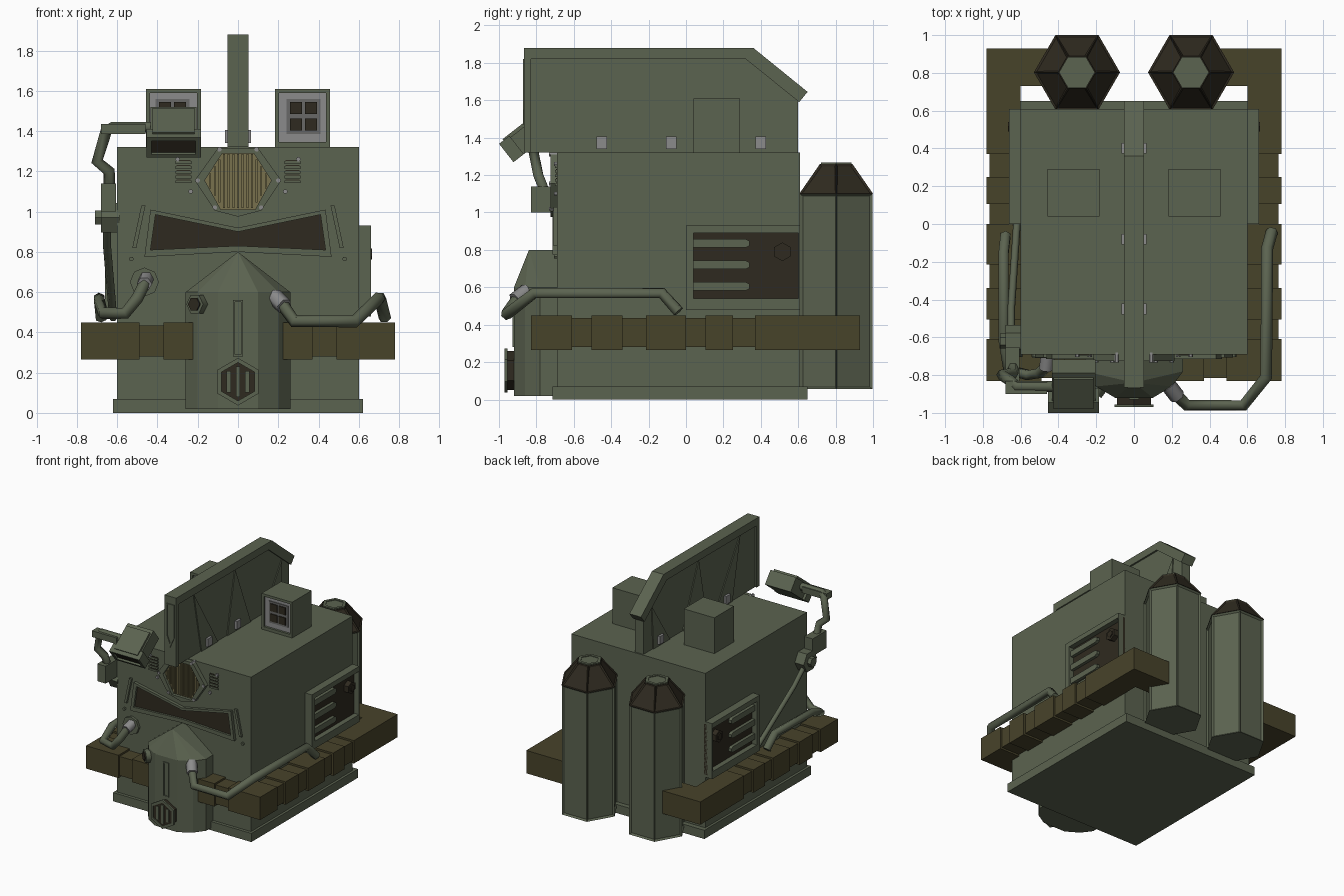
import bpy, bmesh, math
from mathutils import Matrix

cube = bpy.data.objects.get("Cube")
if cube:
    bpy.data.objects.remove(cube, do_unlink=True)


def material(name, r, g, b):
    m = bpy.data.materials.new(name)
    m.use_nodes = True
    m.diffuse_color = (r, g, b, 1)
    m.node_tree.nodes["Principled BSDF"].inputs["Base Color"].default_value = (r, g, b, 1)
    return m


GREEN = material("drab green", .105, .125, .08)
BROWN = material("leather brown", .064, .056, .023)
DARK = material("dark metal", .028, .023, .014)
GRAY = material("light gray", .26, .26, .26)
MID = material("mid gray", .14, .14, .135)
TAN = material("tan lens", .19, .165, .075)


def finish(name, bm, mat, mirror=False):
    bmesh.ops.recalc_face_normals(bm, faces=bm.faces)
    me = bpy.data.meshes.new(name)
    bm.to_mesh(me)
    bm.free()
    me.materials.append(mat)
    ob = bpy.data.objects.new(name, me)
    bpy.context.collection.objects.link(ob)
    if mirror:
        ob.modifiers.new("Mirror", 'MIRROR')
    return ob


# Maps a 2D outline at depth t into space, on the named plane
PLANES = {"xz": lambda u, v, t: (u, t, v), "yz": lambda u, v, t: (t, u, v), "xy": lambda u, v, t: (u, v, t)}


def prism(name, plane, pts, a, b, mat, mirror=False, panels=0):
    bm = bmesh.new()
    lo, hi = [[bm.verts.new(PLANES[plane](u, v, t)) for u, v in pts] for t in (a, b)]
    n = len(pts)
    bm.faces.new(lo)
    bm.faces.new(hi)
    sides = [bm.faces.new((lo[i], lo[(i + 1) % n], hi[(i + 1) % n], hi[i])) for i in range(n)]
    if panels:
        bmesh.ops.recalc_face_normals(bm, faces=bm.faces)
        bmesh.ops.inset_individual(bm, faces=sides, thickness=panels, depth=-.012)
    return finish(name, bm, mat, mirror)


def box(name, x0, x1, y0, y1, z0, z1, mat, mirror=False):
    return prism(name, "xy", [(x0, y0), (x1, y0), (x1, y1), (x0, y1)], z0, z1, mat, mirror)


def frame(name, plane, outer, inner, a, b, mat, mirror=False):
    """Closed ring between two outlines with the same number of points."""
    bm = bmesh.new()
    loops = [[bm.verts.new(PLANES[plane](u, v, t)) for u, v in p]
             for p, t in ((outer, a), (outer, b), (inner, b), (inner, a))]
    n = len(outer)
    for k in range(4):
        p, q = loops[k], loops[(k + 1) % 4]
        for i in range(n):
            j = (i + 1) % n
            bm.faces.new((p[i], p[j], q[j], q[i]))
    return finish(name, bm, mat, mirror)


def hull(name, pts, mat, mirror=False):
    bm = bmesh.new()
    for p in pts:
        bm.verts.new(p)
    bmesh.ops.convex_hull(bm, input=bm.verts)
    bmesh.ops.dissolve_limit(bm, angle_limit=.02, verts=bm.verts, edges=bm.edges)
    return finish(name, bm, mat, mirror)


def ngon(u, v, r, n=6, turn=0):
    return [(u + r * math.cos(turn + math.tau * i / n), v + r * math.sin(turn + math.tau * i / n)) for i in range(n)]


def rect(u0, u1, v0, v1):
    return [(u0, v0), (u1, v0), (u1, v1), (u0, v1)]


def both(half):
    return half + [(-u, v) for u, v in reversed(half) if u]


def tube(name, path, r, mat):
    cu = bpy.data.curves.new(name, 'CURVE')
    cu.dimensions = '3D'
    cu.bevel_depth, cu.bevel_resolution, cu.use_fill_caps = r, 1, True
    sp = cu.splines.new('POLY')
    sp.points.add(len(path) - 1)
    for p, co in zip(sp.points, path):
        p.co = (*co, 1)
    cu.materials.append(mat)
    ob = bpy.data.objects.new(name, cu)
    bpy.context.collection.objects.link(ob)


# Hull
box("body", -.6, .6, -.69, .61, .07, 1.32, GREEN)
box("base", -.62, .62, -.715, .65, 0, .07, GREEN)

# Snout
ring = both([(.26, -.68), (.26, -.78), (.2, -.86), (.1, -.92)])
hull("snout", [(x, y, z) for x, y in ring for z in (.02, .6)] + [(0, -.68, .8), (0, -.84, .8)], GREEN)
frame("snout_slot", "xz", rect(-.026, .026, .28, .56), rect(-.016, .016, .29, .55), -.928, -.915, GREEN)
UP = math.pi / 2
prism("snout_vent", "xz", ngon(0, .155, .105, 6, UP), -.962, -.91, DARK)
frame("snout_vent_rim", "xz", ngon(0, .155, .118, 6, UP), ngon(0, .155, .095, 6, UP), -.97, -.955, GREEN)
for x in (-.045, 0, .045):
    h = .075 - abs(x) * .5
    box("snout_vent_slat", x - .011, x + .011, -.97, -.96, .155 - h, .155 + h, GREEN)

# Visor
visor = both([(0, .90), (.41, .985), (.435, .81), (0, .83)])
rim = both([(0, .92), (.435, 1.01), (.465, .775), (0, .80)])
prism("visor_glass", "xz", visor, -.698, -.688, DARK)
frame("visor_rim", "xz", rim, visor, -.715, -.688, GREEN)
prism("cheek_strip", "xz", [(.46, 1.03), (.48, 1.03), (.525, .82), (.505, .82)], -.708, -.68, GREEN, True)
prism("cheek_rivet", "xz", ngon(.53, .765, .012), -.705, -.68, GREEN, True)

# Forehead lamp
outer = both([(.1, 1.315), (.215, 1.155), (.115, 1.005), (0, .975)])
inner = both([(.078, 1.29), (.165, 1.155), (.085, 1.01), (0, 1.01)])
frame("lamp_rim", "xz", outer, inner, -.725, -.68, GREEN)
prism("lamp_lens", "xz", inner, -.70, -.688, TAN)
for i in range(-6, 7):
    x = i * .023
    h = min(.135, (.163 - abs(x)) * 1.5)
    box("lamp_rib", x - .005, x + .005, -.712, -.695, 1.152 - h, 1.152 + h, TAN)
for u, v in ((.092, 1.31), (.2, 1.155), (.115, 1.02), (.3, 1.26), (.235, 1.10)):
    prism("face_bolt", "xz", ngon(u, v, .012), -.732 if u < .21 else -.705, -.68, GRAY, True)
for i in range(5):
    z = 1.148 + i * .024
    box("face_vent", .23, .31, -.70, -.68, z - .007, z + .007, GREEN, True)
    box("face_vent_gap", .235, .305, -.694, -.685, z + .007, z + .012, DARK, True)

# Crest
prism("crest_plate", "yz", [(-.86, 1.32), (-.86, 1.83), (.33, 1.83), (.6, 1.62), (.6, 1.32)], -.038, .038, GREEN)
prism("crest_cap", "yz", [(-.865, 1.82), (-.865, 1.88), (.36, 1.88), (.65, 1.645), (.605, 1.59), (.32, 1.82)],
      -.052, .052, GREEN)
box("crest_post", -.052, .052, -.865, -.83, 1.32, 1.83, GREEN)
for top, z, a, b in ((-.63, 1.82, -.53, -.32), (-.1, 1.82, -.2, .1), (.5, 1.67, .27, .48)):
    prism("crest_brace", "yz", [(top, z), (a, 1.32), (b, 1.32)], -.046, .046, GREEN)
for y in (-.45, -.08, .4):
    prism("crest_stud", "yz", rect(y - .028, y + .028, 1.34, 1.405), -.065, .065, GRAY)
frame("crest_slot", "xz", [(-.035, 1.82), (.035, 1.82), (.035, 1.55), (0, 1.47), (-.035, 1.55)],
      [(-.025, 1.81), (.025, 1.81), (.025, 1.56), (0, 1.5), (-.025, 1.56)], -.872, -.86, GREEN)

# Roof lamp boxes
box("roof_box", .183, .457, .065, .29, 1.32, 1.61, GREEN, True)
frame("roof_box_rim", "xz", rect(.183, .457, 1.32, 1.61), rect(.203, .437, 1.345, 1.59), .04, .066, GREEN, True)
box("roof_box_panel", .2, .44, .058, .066, 1.34, 1.595, GRAY, True)
box("roof_box_inset", .24, .41, .052, .06, 1.385, 1.56, MID, True)
for x in (.288, .362):
    for z in (1.432, 1.515):
        box("roof_box_light", x - .03, x + .03, .044, .054, z - .03, z + .03, DARK, True)

# Side vents
prism("side_panel", "yz", rect(.02, .61, .5, .91), .59, .62, DARK, True)
frame("side_panel_rim", "yz", rect(0, .61, .48, .93), rect(.04, .602, .54, .89), .59, .662, GREEN, True)
for z in (.605, .72, .835):
    prism("side_slat", "yz", [(.03, z - .023), (.32, z - .023), (.34, z - .012), (.34, z + .012),
                              (.32, z + .023), (.03, z + .023)], .61, .645, GREEN, True)
prism("side_knob", "yz", ngon(.515, .79, .05, 6, UP), .61, .66, DARK, True)
prism("side_knob_hub", "yz", ngon(.515, .79, .028, 6, UP), .61, .667, DARK, True)

# Belt of pouches
cuts = [-.83, -.61, -.505, -.34, -.215, 0, .105, .25, .37, .93]
for i, (a, b) in enumerate(zip(cuts, cuts[1:])):
    d = .015 * (i % 2)
    box("belt_side", .6, .78 - d, a, b, .265 + d, .45 - d, BROWN, True)
box("belt_front_corner", .49, .7, -.83, -.68, .265, .45, BROWN, True)
box("belt_front_link", .37, .49, -.815, -.68, .28, .435, BROWN, True)
box("belt_front_inner", .2, .37, -.83, -.68, .265, .45, BROWN, True)
box("belt_back", .35, .7, .73, .93, .265, .45, BROWN, True)

# Rear tanks
prism("tank", "xy", ngon(.302, .803, .225), .055, 1.1, GREEN, True, .018)
bm = bmesh.new()
bmesh.ops.create_cone(bm, cap_ends=True, segments=6, radius1=.228, radius2=.1, depth=.16,
                      matrix=Matrix.Translation((.302, .803, 1.18)) @ Matrix.Rotation(math.pi / 6, 4, 'Z'))
if max(v.co.x for v in bm.verts) < .302 + .22:
    bmesh.ops.rotate(bm, verts=bm.verts, cent=(.302, .803, 0), matrix=Matrix.Rotation(math.pi / 6, 3, 'Z'))
slopes = [f for f in bm.faces if abs(f.normal.z) < .9]
bmesh.ops.inset_individual(bm, faces=slopes, thickness=.015, depth=-.008)
finish("tank_shoulder", bm, DARK, True)
prism("tank_cap", "xy", ngon(.302, .803, .092), 1.24, 1.262, GREEN, True)
frame("tank_cap_rim", "xy", ngon(.302, .803, .095), ngon(.302, .803, .07), 1.25, 1.268, GREEN, True)

# Hoses
tube("left_hose", [(.22, -.9, .54), (.28, -.96, .455), (.58, -.96, .455), (.70, -.81, .57),
                   (.705, -.13, .57), (.73, -.04, .47)], .032, GREEN)
tube("left_hose_joint", [(.18, -.85, .58), (.23, -.915, .53)], .042, GRAY)
tube("right_hose", [(-.46, -.75, .65), (-.5, -.79, .57), (-.56, -.8, .495), (-.67, -.77, .495),
                    (-.69, -.62, .56), (-.69, -.15, .57), (-.68, -.06, .47)], .03, GREEN)
prism("right_hose_plate", "xz", ngon(-.465, .65, .072, 8), -.71, -.68, GREEN)
tube("right_hose_joint", [(-.455, -.69, .67), (-.465, -.77, .64)], .038, GRAY)
tube("snout_port", [(-.17, -.83, .54), (-.215, -.89, .54)], .052, GREEN)
tube("snout_port_core", [(-.17, -.83, .54), (-.22, -.896, .54)], .036, DARK)

# Sensor arm
tube("arm_lower", [(-.62, 0, .47), (-.65, -.45, .82), (-.65, -.6, .95)], .02, GREEN)
prism("arm_joint", "yz", ngon(-.62, .97, .085), -.68, -.59, GREEN)
prism("arm_joint_hub", "yz", ngon(-.62, .97, .04), -.71, -.6, GREEN)
box("arm_bracket", -.68, -.605, -.83, -.65, 1.0, 1.14, GREEN)
tube("arm_upper", [(-.64, -.75, 1.1), (-.64, -.79, 1.2), (-.70, -.8, 1.25), (-.655, -.83, 1.4),
                   (-.62, -.86, 1.42), (-.42, -.86, 1.42)], .03, GREEN)
box("arm_sleeve", -.68, -.46, -.9, -.83, 1.385, 1.435, GREEN)
tilt = Matrix.Translation((-.32, -.86, 1.4)) @ Matrix.Rotation(math.radians(38), 4, 'X')
sensor = [box("sensor_body", -.115, .115, -.11, .13, -.065, .05, GREEN),
          box("sensor_lid", -.105, .105, -.1, .1, .045, .068, GREEN)]
sensor.append(frame("sensor_hood", "xz", rect(-.135, .135, -.065, .06), rect(-.11, .11, -.045, .04),
                    -.13, -.06, GREEN))
sensor.append(box("sensor_lens", -.112, .112, -.115, -.107, -.047, .042, DARK))
for ob in sensor:
    ob.matrix_world = tilt
